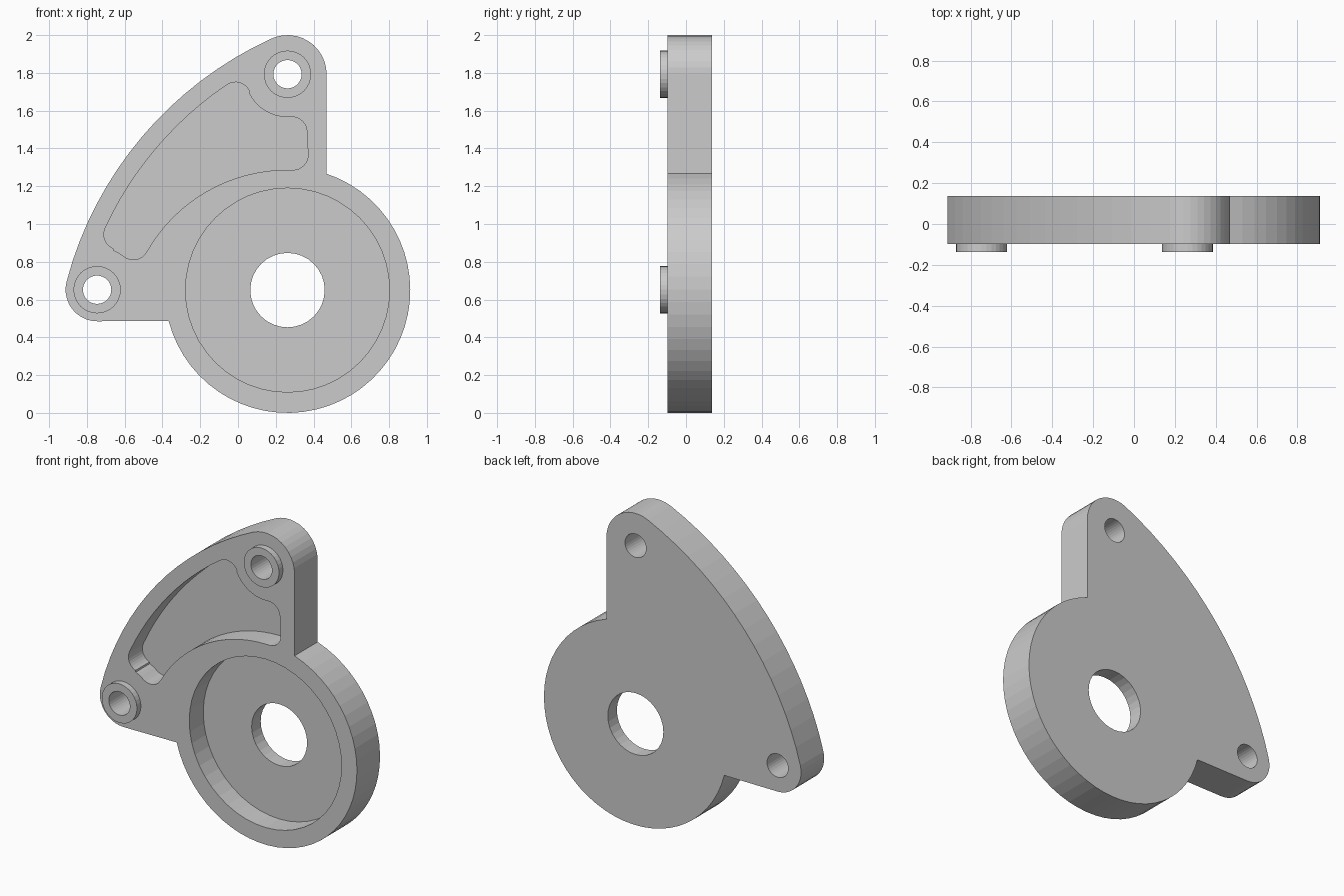
import bpy, bmesh
from math import cos, sin, radians

if "Cube" in bpy.data.objects:
    bpy.data.objects.remove(bpy.data.objects["Cube"])

FRONT, BACK, FLOOR, BOSS = -0.097, 0.137, 0.045, -0.137
HUB, TOP, LEFT = (0.262, 0.65), (0.262, 1.793), (-0.746, 0.652)
RIM = (0.996, 0.19)          # centre of the long outer arc


def arc(c, r, a0, a1, n):
    """Points on an arc in the xz plane, angles in degrees."""
    return [(c[0] + r * cos(radians(a0 + (a1 - a0) * i / n)),
             c[1] + r * sin(radians(a0 + (a1 - a0) * i / n))) for i in range(n + 1)]


def prism(name, pts, y0, y1):
    """Extrude an xz profile from y0 to y1."""
    bm = bmesh.new()
    face = bm.faces.new([bm.verts.new((x, y0, z)) for x, z in pts])
    ext = bmesh.ops.extrude_face_region(bm, geom=[face])["geom"]
    bmesh.ops.translate(bm, vec=(0, y1 - y0, 0),
                        verts=[v for v in ext if isinstance(v, bmesh.types.BMVert)])
    bmesh.ops.recalc_face_normals(bm, faces=bm.faces)
    me = bpy.data.meshes.new(name)
    bm.to_mesh(me)
    bm.free()
    ob = bpy.data.objects.new(name, me)
    bpy.context.collection.objects.link(ob)
    return ob


def disc(name, c, r, y0, y1, n=48):
    return prism(name, arc(c, r, 0, 360, n)[:-1], y0, y1)


def combine(target, tool, operation):
    mod = target.modifiers.new(tool.name, "BOOLEAN")
    mod.operation, mod.object, mod.solver = operation, tool, "EXACT"
    bpy.context.view_layer.objects.active = target
    bpy.ops.object.modifier_apply(modifier=mod.name)
    bpy.data.objects.remove(tool)


# plate: round hub with a curved wing
outline = (arc(HUB, 0.65, 194.5, 431.4, 40)
           + arc(TOP, 0.207, 0, 114.6, 12)
           + arc(RIM, 1.97, 114.6, 165, 16)[1:-1]
           + arc(LEFT, 0.167, 165, 270, 10))
plate = prism("cover_plate", outline, FRONT, BACK)

# raised bosses around the two bolt holes
for c in (TOP, LEFT):
    combine(plate, disc("boss", c, 0.125, BOSS, 0.0, 32), "UNION")

# round recess and curved wing pocket in the front
combine(plate, disc("hub_recess", HUB, 0.54, -0.3, FLOOR), "DIFFERENCE")
pocket = (arc((-0.013, 1.671), 0.08, 124, 24, 8)
          + arc(TOP, 0.227, 206, 268, 8)
          + arc((0.285, 1.487), 0.08, 88, 0, 8)
          + arc((0.291, 1.366), 0.08, 0, -88, 8)
          + arc((0.262, 0.43), 0.857, 90, 150, 16)
          + arc((-0.554, 0.891), 0.08, -30, -128, 8)
          + arc(LEFT, 0.226, 52, 67, 3)
          + arc((-0.63, 0.945), 0.08, -112, -205, 8)
          + arc(RIM, 1.873, 155, 124.3, 12)[1:-1])
combine(plate, prism("wing_pocket", pocket, -0.3, FLOOR), "DIFFERENCE")

# centre bore and bolt holes
for c, r in ((HUB, 0.197), (TOP, 0.075), (LEFT, 0.075)):
    combine(plate, disc("hole", c, r, -0.4, 0.4, 32), "DIFFERENCE")
